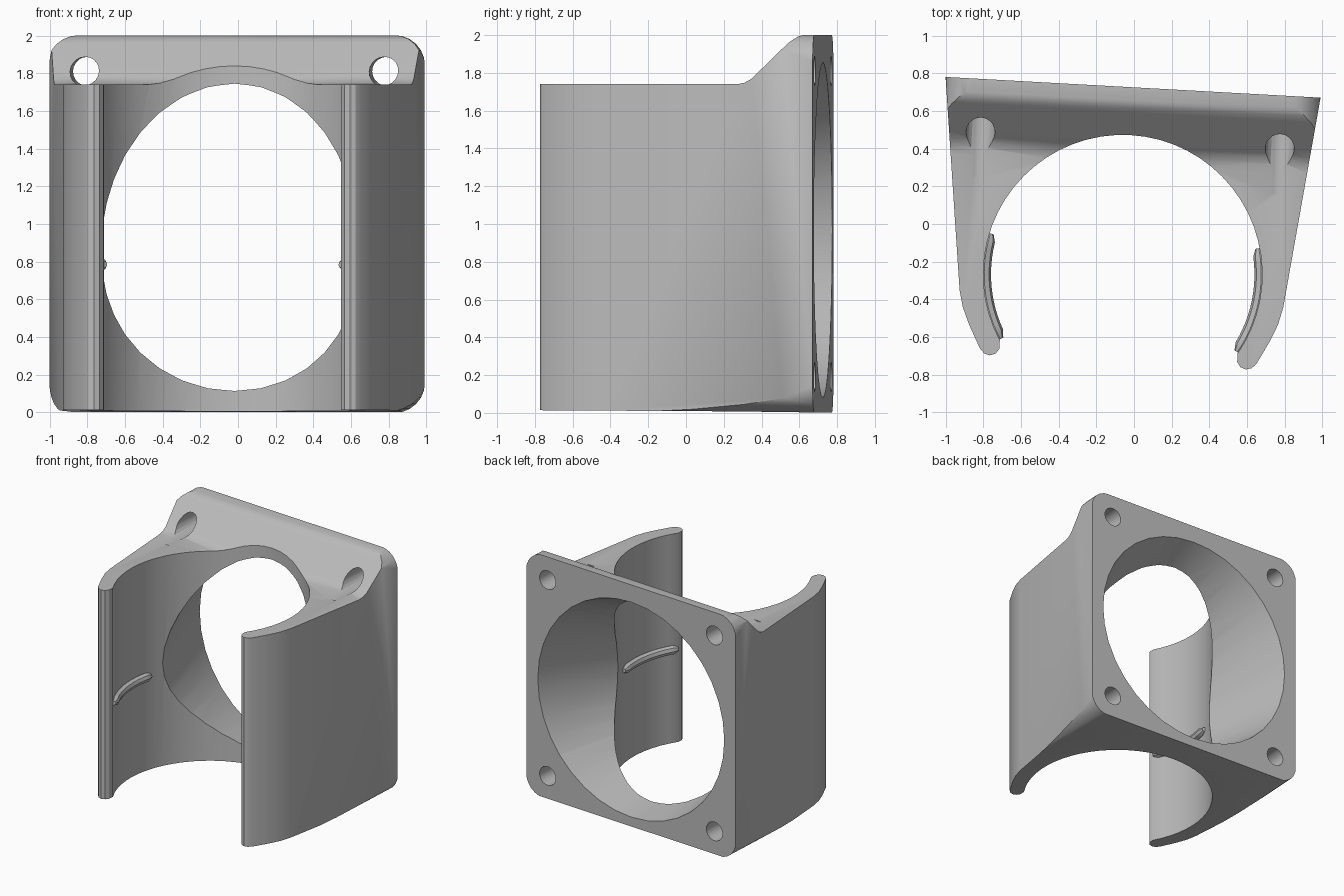
import bpy, bmesh
from math import sin, cos, pi, radians, asin
from mathutils import Matrix, Vector

old = bpy.data.objects.get("Cube")
if old:
    bpy.data.objects.remove(old)

grey = bpy.data.materials.new("plain grey")
grey.use_nodes = True
grey.diffuse_color = (0.5, 0.5, 0.5, 1)
grey.node_tree.nodes["Principled BSDF"].inputs["Base Color"].default_value = (0.5, 0.5, 0.5, 1)

# The bracket is modelled square and symmetric, then turned a little about z
PLACE = Matrix.Rotation(radians(-3.16), 4, "Z") @ Matrix.Translation((-0.045, 0, 0))
BACK, HALF = 0.724, 0.9965
BORE_Y, BORE_R = -0.27, 0.74


def loft(name, first, last):
    """Solid between two matching closed outlines."""
    bm = bmesh.new()
    a = [bm.verts.new(p) for p in first]
    b = [bm.verts.new(p) for p in last]
    bm.faces.new(a)
    bm.faces.new(b)
    for i in range(len(a)):
        j = (i + 1) % len(a)
        bm.faces.new((a[i], a[j], b[j], b[i]))
    bmesh.ops.recalc_face_normals(bm, faces=bm.faces)
    mesh = bpy.data.meshes.new(name)
    bm.to_mesh(mesh)
    bm.free()
    ob = bpy.data.objects.new(name, mesh)
    bpy.context.collection.objects.link(ob)
    return ob


def ring(x, y, z, r, n):
    return [(x + r * cos(2 * pi * i / n), y, z + r * sin(2 * pi * i / n)) for i in range(n)]


def combine(ob, tool, operation):
    mod = ob.modifiers.new("cut", "BOOLEAN")
    mod.operation, mod.solver, mod.object = operation, "EXACT", tool
    deps = bpy.context.evaluated_depsgraph_get()
    mesh = bpy.data.meshes.new_from_object(ob.evaluated_get(deps))
    ob.modifiers.clear()
    ob.data = mesh
    bpy.data.objects.remove(tool)


# Plan outline: tapering arms around a round clip opening
outer = [(HALF, BACK), (0.86, -0.40), (0.838, -0.49), (0.80, -0.58), (0.735, -0.705),
         (0.71, -0.73), (0.68, -0.738), (0.65, -0.727), (0.632, -0.70)]
end = asin(-0.385 / BORE_R)
arc = [end + (pi - 2 * end) * i / 40 for i in range(41)]
inner = [(BORE_R * cos(t), BORE_Y + BORE_R * sin(t)) for t in arc]
plan = outer + inner + [(-x, y) for x, y in reversed(outer)]
body = loft("fan_bracket", [(x, y, -0.1) for x, y in plan], [(x, y, 2.1) for x, y in plan])

# Side outline: low arms sweeping up to the tall back flange
side = [(-0.9, 0.015), (0.3, 0.008), (0.9, 0), (0.9, 2), (0.665, 2), (0.64, 1.992), (0.60, 1.965),
        (0.44, 1.81), (0.40, 1.77), (0.36, 1.748), (0.32, 1.74), (-0.9, 1.74)]
combine(body, loft("side_cutter", [(-1.2, y, z) for y, z in side],
                   [(1.2, y, z) for y, z in side]), "INTERSECT")

# Rounded corners of the square back
CORNER = 0.16
frame = []
for k, (sx, sz) in enumerate(((1, 1), (-1, 1), (-1, -1), (1, -1))):
    for i in range(7):
        t = (k + i / 6) * pi / 2
        frame.append((sx * (HALF + 0.002 - CORNER) + CORNER * cos(t),
                      1 + sz * (1.002 - CORNER) + CORNER * sin(t)))
combine(body, loft("corner_cutter", [(x, -1, z) for x, z in frame],
                   [(x, 1, z) for x, z in frame]), "INTERSECT")

# Slanted air duct narrowing from the back towards the clip
duct = loft("duct_cutter", ring(0, -0.25, 0.82, 0.608, 36), ring(0, 0.75, 0.972, 0.896, 36))
combine(body, duct, "DIFFERENCE")

# Screw holes, open at the top and blind at the bottom
for sx in (-1, 1):
    for z, depth in ((1.81, 0.2), (0.19, 0.4)):
        hole = loft("hole_cutter", ring(sx * 0.795, depth, z, 0.077, 20),
                    ring(sx * 0.795, 0.9, z, 0.077, 20))
        combine(body, hole, "DIFFERENCE")

# Curved grip ribs inside both arms
parts = [body]
for sx, name in ((1, "left_grip_rib"), (-1, "right_grip_rib")):
    curve = bpy.data.curves.new(name, "CURVE")
    curve.dimensions = "3D"
    curve.bevel_depth, curve.bevel_resolution, curve.use_fill_caps = 0.036, 2, True
    line = curve.splines.new("POLY")
    line.points.add(14)
    for i, p in enumerate(line.points):
        t = radians(-31 + 45 * i / 14)
        p.co = (sx * 0.735 * cos(t), BORE_Y + 0.735 * sin(t), 0.785, 1)
        p.radius = 0.5 if i in (0, 14) else 1
    temp = bpy.data.objects.new(name, curve)
    bpy.context.collection.objects.link(temp)
    deps = bpy.context.evaluated_depsgraph_get()
    mesh = bpy.data.meshes.new_from_object(temp.evaluated_get(deps))
    bpy.data.objects.remove(temp)
    rib = bpy.data.objects.new(name, mesh)
    bpy.context.collection.objects.link(rib)
    parts.append(rib)

# Placing, colour and shading
bpy.ops.object.select_all(action="DESELECT")
for ob in parts:
    ob.data.transform(PLACE)
    ob.data.materials.clear()
    ob.data.materials.append(grey)
    ob.select_set(True)
bpy.context.view_layer.objects.active = body
bpy.ops.object.shade_smooth_by_angle(angle=radians(30))
